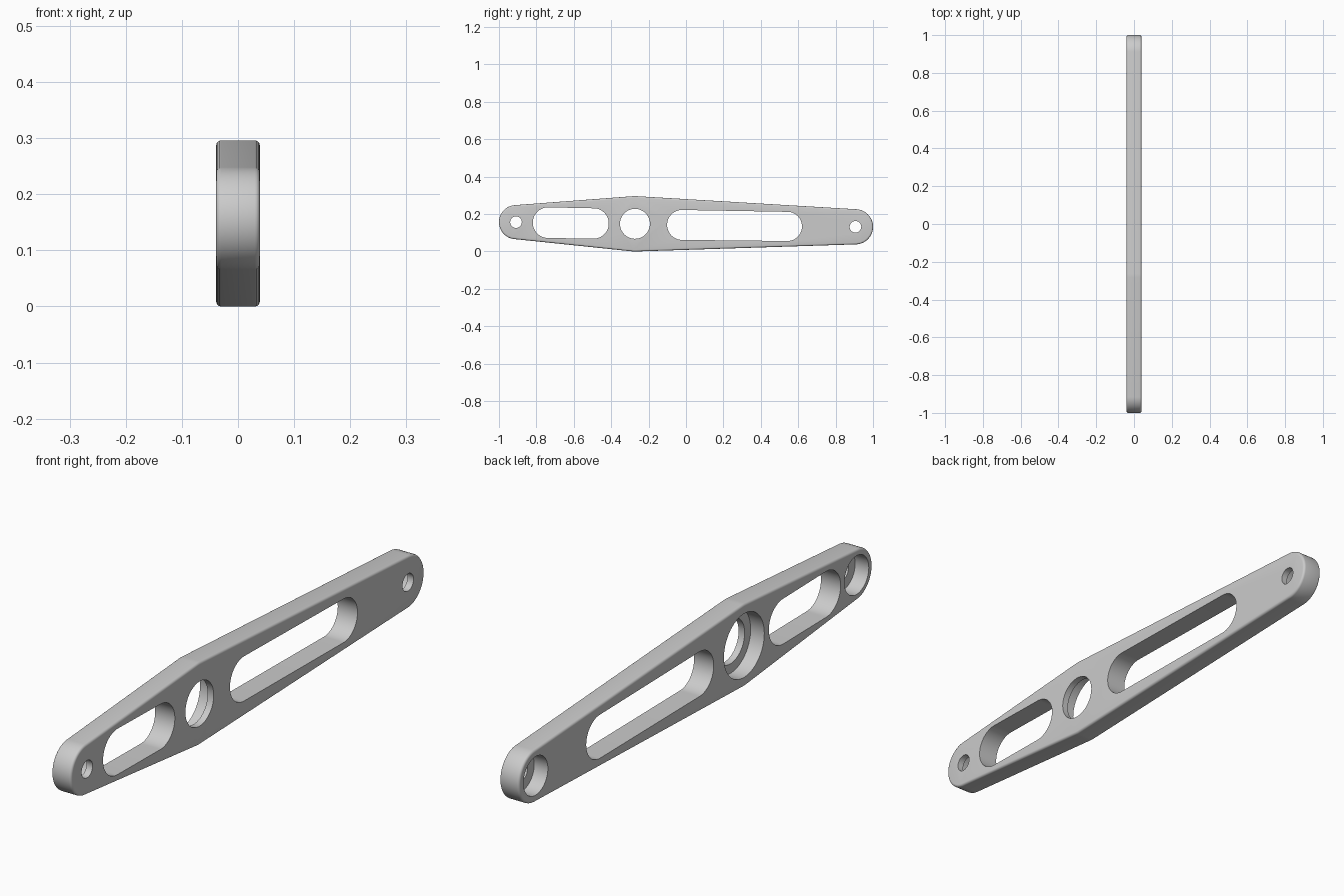
import bpy, bmesh
from math import sin, cos, tau
from mathutils import Vector
from mathutils.geometry import convex_hull_2d

old = bpy.data.objects.get("Cube")
if old:
    bpy.data.objects.remove(old, do_unlink=True)

HALF = 0.039       # half thickness of the plate
FLOOR = 0.015      # x position of the pocket floors
FRONT = (-0.909, 0.157)
HUB = (-0.273, 0.148)
BACK = (0.906, 0.132)

metal = bpy.data.materials.new("grey metal")
metal.use_nodes = True
grey = (0.6, 0.6, 0.6, 1)
metal.diffuse_color = grey
metal.node_tree.nodes["Principled BSDF"].inputs["Base Color"].default_value = grey


def prism(name, circles, x0, x1, round_edge=0):
    """Extrude the hull of some (y, z, radius) circles from x0 to x1."""
    n = 96
    pts = [Vector((y + r * cos(tau * i / n), z + r * sin(tau * i / n)))
           for y, z, r in circles for i in range(n)]
    bm = bmesh.new()
    face = bm.faces.new([bm.verts.new((x0, *pts[i])) for i in convex_hull_2d(pts)])
    out = bmesh.ops.extrude_face_region(bm, geom=[face], use_keep_orig=True)
    moved = [v for v in out["geom"] if isinstance(v, bmesh.types.BMVert)]
    bmesh.ops.translate(bm, verts=moved, vec=(x1 - x0, 0, 0))
    bmesh.ops.recalc_face_normals(bm, faces=bm.faces)
    if round_edge:
        rims = [e for e in bm.edges if abs(e.verts[0].co.x - e.verts[1].co.x) < 1e-5]
        bmesh.ops.bevel(bm, geom=rims, offset=round_edge, segments=4,
                        profile=0.5, affect='EDGES')
    mesh = bpy.data.meshes.new(name)
    bm.to_mesh(mesh)
    bm.free()
    mesh.materials.append(metal)
    obj = bpy.data.objects.new(name, mesh)
    bpy.context.collection.objects.link(obj)
    return obj


# Tapered arm with a wide hub and rounded outer edges
arm = prism("lever_arm", [(*FRONT, 0.091), (*HUB, 0.148), (*BACK, 0.094)],
            -HALF, HALF, 0.009)

# Lightening slots
cutters = [
    prism("front_slot", [(-0.737, 0.154, 0.082), (-0.494, 0.15, 0.081)], -0.1, 0.1),
    prism("back_slot", [(-0.021, 0.142, 0.08), (0.542, 0.134, 0.078)], -0.1, 0.1),
]

# Bearing seats: a through hole with a wider pocket on the left-hand face
for name, centre, hole, pocket in (("front", FRONT, 0.031, 0.069),
                                   ("hub", HUB, 0.08, 0.114),
                                   ("back", BACK, 0.031, 0.069)):
    cutters.append(prism(name + "_hole", [(*centre, hole)], -0.1, 0.1))
    cutters.append(prism(name + "_pocket", [(*centre, pocket)], -0.1, FLOOR))

bpy.ops.object.select_all(action='DESELECT')
arm.select_set(True)
bpy.context.view_layer.objects.active = arm
for cutter in cutters:
    mod = arm.modifiers.new(cutter.name, 'BOOLEAN')
    mod.operation = 'DIFFERENCE'
    mod.solver = 'EXACT'
    mod.object = cutter
    bpy.ops.object.modifier_apply(modifier=mod.name)
    bpy.data.objects.remove(cutter, do_unlink=True)

bpy.ops.object.shade_smooth_by_angle(angle=0.5)
